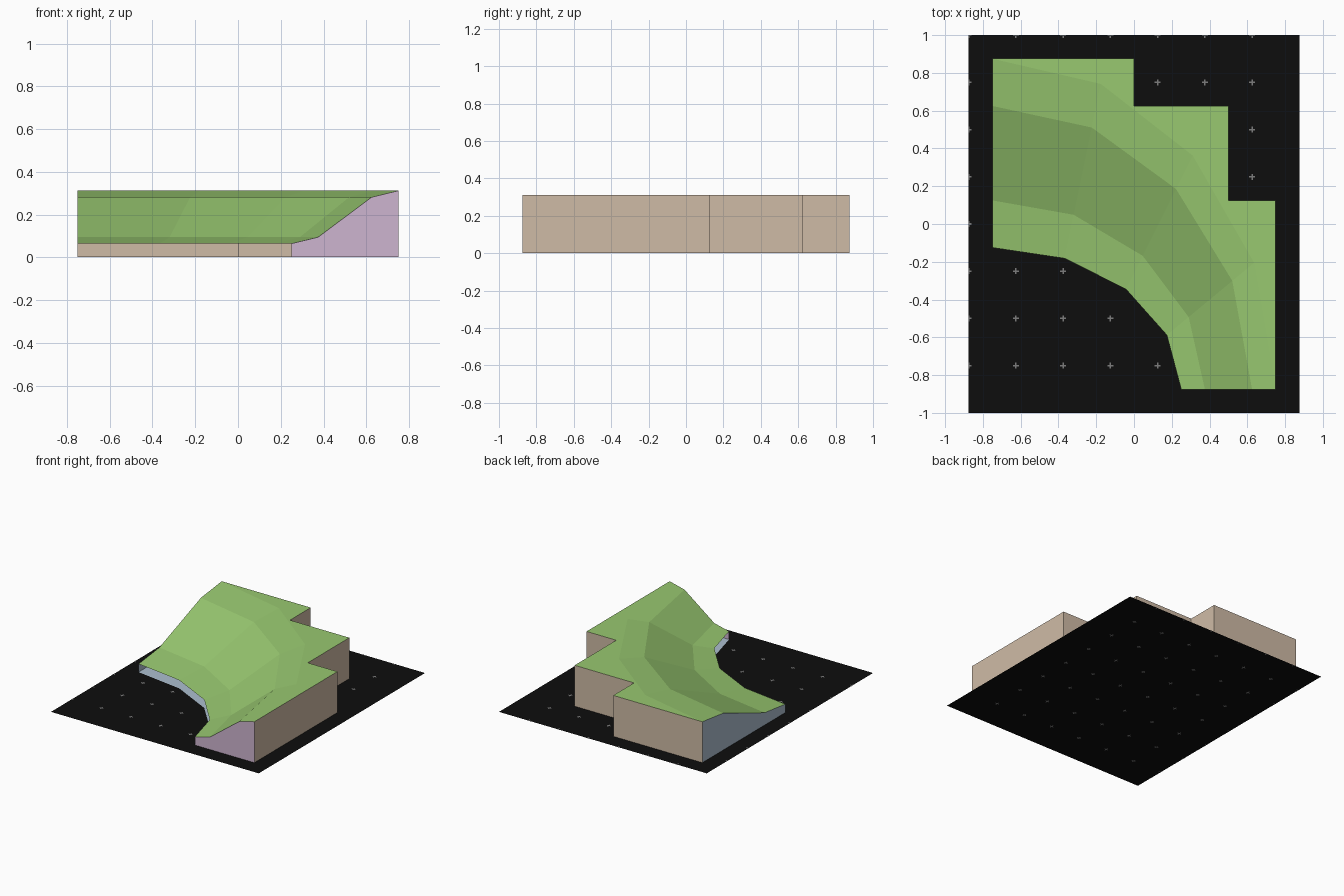
import bpy, math

if "Cube" in bpy.data.objects:
    bpy.data.objects.remove(bpy.data.objects["Cube"])

CX, CY = -0.75, -0.875          # centre of the curved slope
# rings of the slope: x radius, y radius, height
RINGS = [(1.0, 0.75, 0.065), (1.125, 1.0, 0.095), (1.375, 1.5, 0.282), (1.5, 1.75, 0.3125)]
STEPS = 4
# stepped outer boundary, from the back left corner to the front right corner
OUTER = [(-0.75, 0.875), (0, 0.875), (0, 0.625), (0.5, 0.625),
         (0.5, 0.125), (0.75, 0.125), (0.75, -0.875)]
TOP = RINGS[-1][2]
FLOOR = 0.003


def material(name, r, g, b):
    m = bpy.data.materials.new(name)
    lin = [((c / 255 + 0.055) / 1.055) ** 2.4 if c > 10 else c / 255 / 12.92 for c in (r, g, b)]
    m.diffuse_color = (*lin, 1)
    m.use_nodes = True
    m.node_tree.nodes["Principled BSDF"].inputs["Base Color"].default_value = m.diffuse_color
    return m


def sheet(name, verts, faces, mat):
    me = bpy.data.meshes.new(name)
    me.from_pydata(verts, [], faces)
    me.materials.append(mat)
    me.update()
    ob = bpy.data.objects.new(name, me)
    bpy.context.collection.objects.link(ob)
    return ob


def ring(rx, ry, z):
    return [(CX + rx * math.cos(i * math.pi / 2 / STEPS),
             CY + ry * math.sin(i * math.pi / 2 / STEPS), z) for i in range(STEPS + 1)]


green = material("grass green", 152, 200, 112)
tan = material("tan", 207, 187, 166)
purple = material("pale purple", 206, 181, 208)
blue = material("grey blue", 173, 191, 207)
black = material("black", 13, 13, 13)
grey = material("mark grey", 125, 125, 125)

# Grass: faceted bands between the rings, then the flat stepped top
rows = [ring(*r) for r in RINGS]
n = STEPS + 1
verts = [p for row in rows for p in row]
faces = [(r * n + i, (r + 1) * n + i, (r + 1) * n + i + 1, r * n + i + 1)
         for r in range(len(rows) - 1) for i in range(STEPS)]
first = len(verts)
verts += [(x, y, TOP) for x, y in OUTER[1:-1]]
last_row = (len(rows) - 1) * n
# ring runs front right -> back left, so the boundary closes it in reverse
faces.append(tuple(reversed(list(range(last_row, last_row + n)) +
                            list(range(first, len(verts))))))
sheet("grass_slope", verts, faces, green)

# Stepped back and right walls
k = len(OUTER)
verts = [(x, y, 0.001) for x, y in OUTER] + [(x, y, TOP) for x, y in OUTER]
sheet("stepped_walls", verts, [(i + 1, i, i + k, i + 1 + k) for i in range(k - 1)], tan)

# End walls follow the slope profile
front = [rows[0][0], rows[1][0], rows[2][0], rows[3][0]]
verts = [(0.25, CY, 0.001), (0.75, CY, 0.001)] + front[::-1]
sheet("front_end_wall", verts, [tuple(range(6))], purple)
left = [row[-1] for row in rows]
verts = [(CX, 0.875, 0.001), (CX, -0.125, 0.001)] + left
sheet("left_end_wall", verts, [tuple(range(6))], blue)

# Floor under the open inner edge
verts = [(x, y, FLOOR) for x, y, z in rows[0]] + [(x, y, FLOOR) for x, y in OUTER]
sheet("under_floor", verts, [tuple(reversed(range(len(verts))))], blue)

# Base plate
sheet("base_plate", [(-0.875, -1, 0.001), (0.875, -1, 0.001),
                     (0.875, 1, 0.001), (-0.875, 1, 0.001)], [(0, 1, 2, 3)], black)

# Grid of small plus marks, clipped at the plate edge, showing on both sides
verts, faces = [], []


def plate(x0, x1, y0, y1):
    x0, x1 = max(x0, -0.875), min(x1, 0.875)
    y0, y1 = max(y0, -1), min(y1, 1)
    b = len(verts)
    for z in (0, 0.002):
        verts.extend([(x0, y0, z), (x1, y0, z), (x1, y1, z), (x0, y1, z)])
    faces.extend([(b + 3, b + 2, b + 1, b), (b + 4, b + 5, b + 6, b + 7)])


L, W = 0.016, 0.004
for i in range(7):
    for j in range(1, 9):
        x, y = -0.875 + 0.25 * i, -1 + 0.25 * j
        plate(x - L, x + L, y - W, y + W)
        plate(x - W, x + W, y + W, y + L) if y < 1 else None
        plate(x - W, x + W, y - L, y - W)
sheet("grid_marks", verts, faces, grey)
